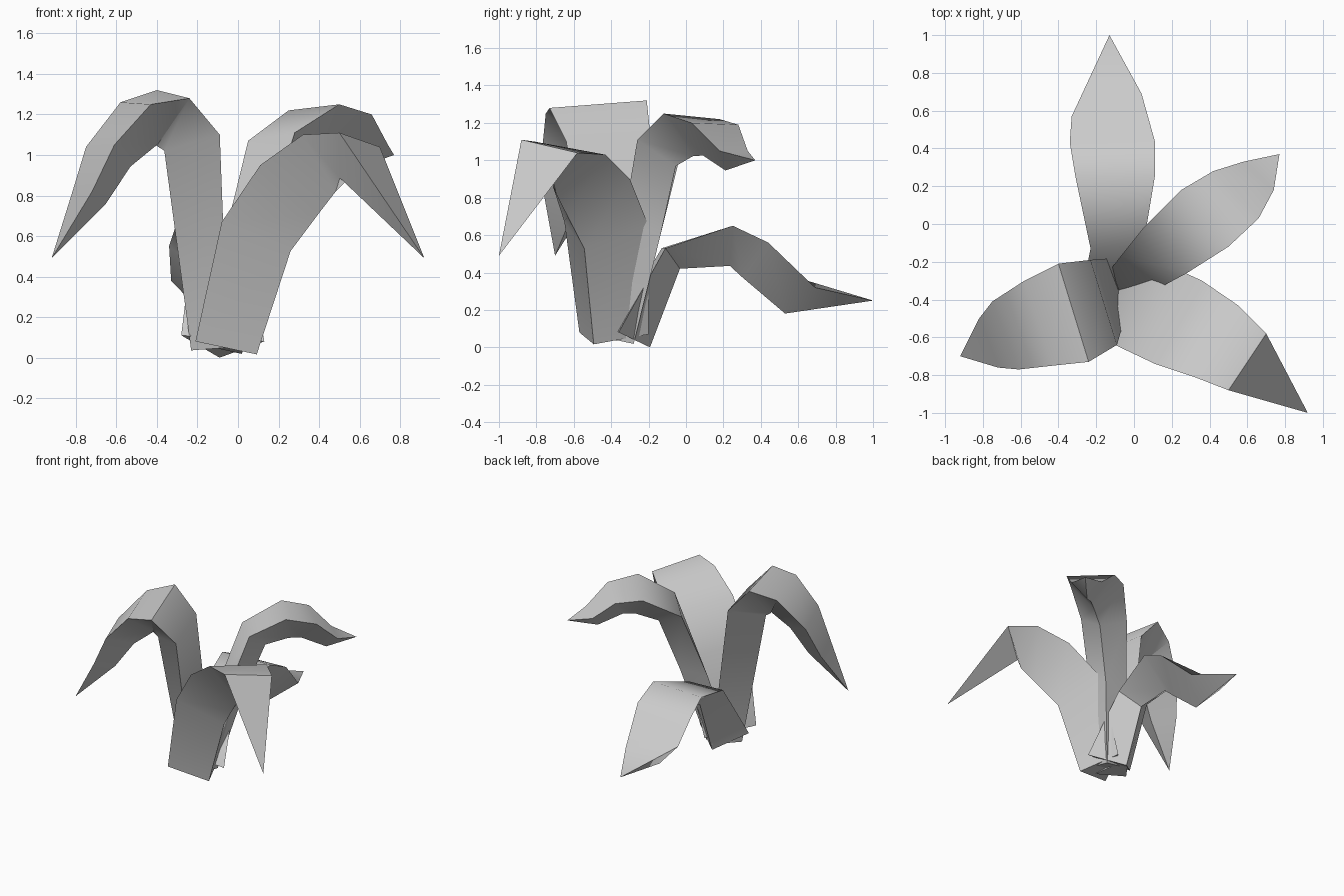
import bpy
import bmesh
import math
from mathutils import Vector

cube = bpy.data.objects.get("Cube")
if cube:
    bpy.data.objects.remove(cube, do_unlink=True)

# Single plain grey for the whole plant
grey = bpy.data.materials.new("leaf_grey")
grey.use_nodes = True
colour = (0.6, 0.6, 0.6, 1)
grey.diffuse_color = colour
grey.node_tree.nodes["Principled BSDF"].inputs["Base Color"].default_value = colour


def path_tangent(path, i):
    """Average direction of the segments meeting at point i."""
    direction = (path[i + 1] - path[i]).normalized()
    if i > 0:
        direction += (path[i] - path[i - 1]).normalized()
    return direction.normalized()


def build_leaf(name, left_edge, right_edge, tip, keel_ratio):
    """Solid blade: flat upper side between two edges, keel below, pointed tip."""
    left = [Vector(p) for p in left_edge]
    right = [Vector(p) for p in right_edge]
    tip = Vector(tip)
    middle = [(a + b) / 2 for a, b in zip(left, right)] + [tip]

    bm = bmesh.new()
    rings = []
    for i, (a, b) in enumerate(zip(left, right)):
        across = b - a
        under = path_tangent(middle, i).cross(across).normalized()
        keel = middle[i] + under * across.length * keel_ratio
        keel.z = max(keel.z, 0)
        rings.append([bm.verts.new(p) for p in (a, b, keel)])

    # Skin the three sides, close the base, and gather the end into the tip
    for lower, upper in zip(rings, rings[1:]):
        for k in range(3):
            n = (k + 1) % 3
            bm.faces.new((lower[k], lower[n], upper[n], upper[k]))
    bm.faces.new(rings[0])
    point = bm.verts.new(tip)
    for k in range(3):
        bm.faces.new((rings[-1][k], rings[-1][(k + 1) % 3], point))
    bmesh.ops.recalc_face_normals(bm, faces=bm.faces[:])

    mesh = bpy.data.meshes.new(name)
    bm.to_mesh(mesh)
    bm.free()
    mesh.materials.append(grey)
    leaf = bpy.data.objects.new(name, mesh)
    bpy.context.collection.objects.link(leaf)

    # Smooth along the blade, crisp along its edges
    bpy.ops.object.select_all(action='DESELECT')
    leaf.select_set(True)
    bpy.context.view_layer.objects.active = leaf
    bpy.ops.object.shade_smooth_by_angle(angle=math.radians(45))
    return leaf


# Tall leaf arching over to -x
build_leaf(
    "right_leaf",
    left_edge=[(-.05, -.5, .05), (-.09, -.64, 1.1), (-.24, -.73, 1.28),
               (-.43, -.75, 1.25), (-.61, -.77, 1.05), (-.72, -.76, .82)],
    right_edge=[(-.1, -.18, .05), (-.23, -.19, 1.13), (-.4, -.21, 1.32),
                (-.58, -.3, 1.26), (-.75, -.41, 1.04), (-.82, -.5, .81)],
    tip=(-.92, -.7, .49), keel_ratio=.49)

# Broad leaf arching to the front and +x
build_leaf(
    "front_leaf",
    left_edge=[(-.02, -.2, .07), (.14, -.2, .65), (.36, -.3, .9),
               (.55, -.43, 1.03), (.7, -.58, 1.04)],
    right_edge=[(-.21, -.57, .08), (-.08, -.65, .67), (.11, -.74, .95),
                (.32, -.81, 1.1), (.5, -.88, 1.11)],
    tip=(.92, -1, .49), keel_ratio=.58)

# Low leaf reaching to the back
build_leaf(
    "back_leaf",
    left_edge=[(-.28, -.38, .11), (-.23, -.13, .53), (-.31, .25, .64),
               (-.34, .43, .55), (-.33, .57, .38)],
    right_edge=[(.13, -.36, .08), (.05, -.11, .53), (.11, .25, .65),
                (.11, .44, .56), (.04, .69, .32)],
    tip=(-.13, 1, .25), keel_ratio=.5)

# Tall leaf arching to the back and +x
build_leaf(
    "left_leaf",
    left_edge=[(-.17, -.3, .06), (-.07, -.17, .58), (.05, -.02, 1.07),
               (.25, .18, 1.22), (.42, .28, 1.19), (.58, .33, 1.05)],
    right_edge=[(.03, -.47, .06), (.15, -.33, .7), (.28, -.26, 1.11),
                (.5, -.12, 1.25), (.66, .03, 1.2), (.74, .18, 1.05)],
    tip=(.77, .37, 1), keel_ratio=.55)
